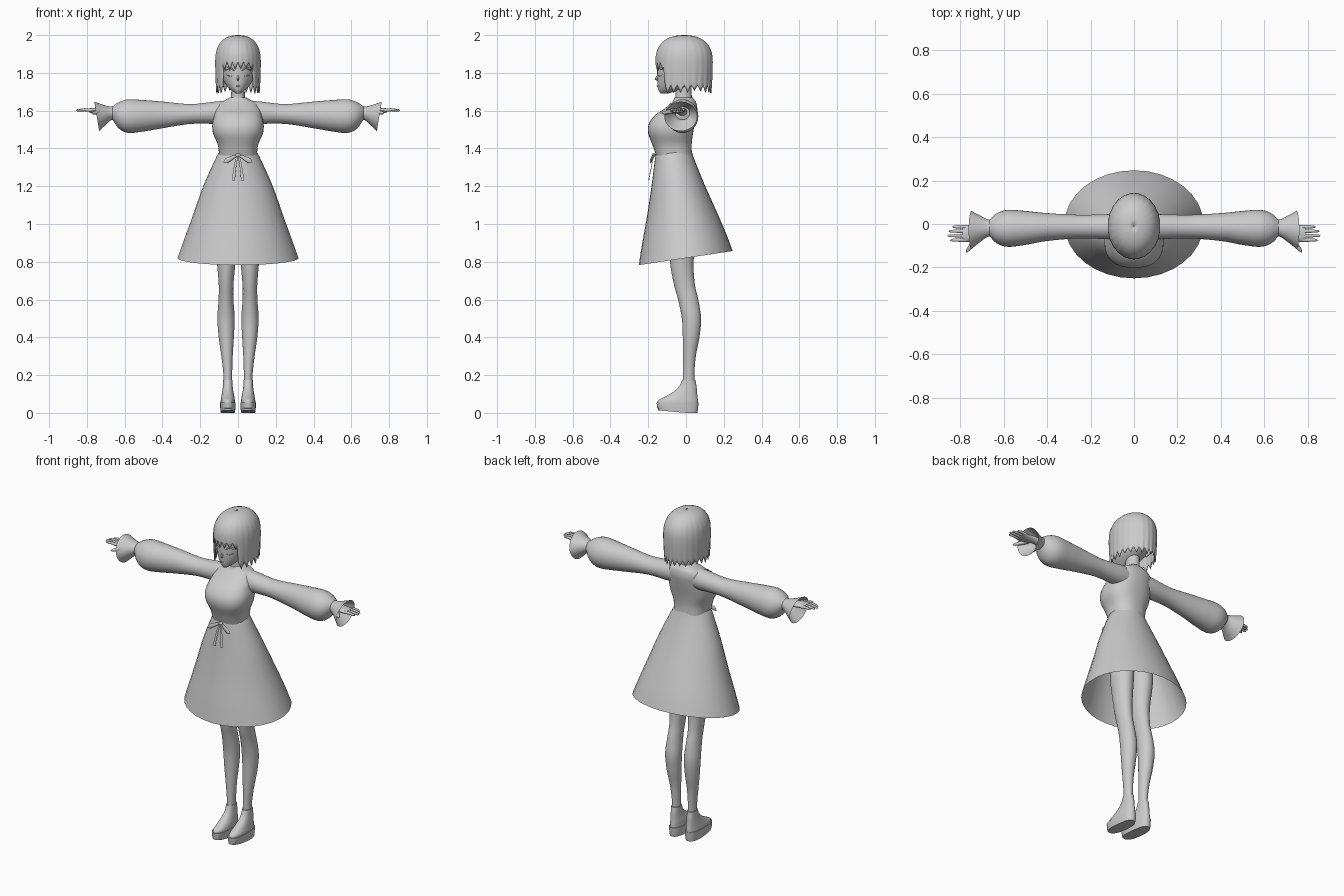
import bpy, bmesh, math, random
from mathutils import Vector

random.seed(4)
if "Cube" in bpy.data.objects:
    bpy.data.objects.remove(bpy.data.objects["Cube"])

grey = bpy.data.materials.new("plain_grey")
grey.use_nodes = True
grey.diffuse_color = (0.6, 0.6, 0.6, 1)
grey.node_tree.nodes["Principled BSDF"].inputs["Base Color"].default_value = (0.6, 0.6, 0.6, 1)


def skin(name, rings, caps=True, mirror=False, angle=50):
    """Bridge closed rings of points into one surface."""
    bm = bmesh.new()
    rows = [[bm.verts.new(p) for p in ring] for ring in rings]
    for low, high in zip(rows, rows[1:]):
        n = len(low)
        for i in range(n):
            j = (i + 1) % n
            bm.faces.new((low[i], low[j], high[j], high[i]))
    if caps:
        bm.faces.new(rows[0])
        bm.faces.new(rows[-1])
    bmesh.ops.recalc_face_normals(bm, faces=bm.faces)
    mesh = bpy.data.meshes.new(name)
    bm.to_mesh(mesh)
    bm.free()
    mesh.materials.append(grey)
    obj = bpy.data.objects.new(name, mesh)
    bpy.context.collection.objects.link(obj)
    if mirror:
        obj.modifiers.new("mirror", 'MIRROR').use_mirror_merge = False
    bpy.ops.object.select_all(action='DESELECT')
    obj.select_set(True)
    bpy.context.view_layer.objects.active = obj
    bpy.ops.object.shade_smooth_by_angle(angle=math.radians(angle))
    return obj


def smooth_rows(rows, steps=4):
    """Catmull-Rom interpolation between section rows."""
    out = []
    for i in range(len(rows) - 1):
        a, b, c, d = (rows[max(i - 1, 0)], rows[i], rows[i + 1], rows[min(i + 2, len(rows) - 1)])
        for s in range(steps):
            t = s / steps
            out.append([q + t / 2 * (r - p + t * (2*p - 5*q + 4*r - w + t * (3*q - p - 3*r + w)))
                        for p, q, r, w in zip(a, b, c, d)])
    return out + [rows[-1]]


def loft(name, axis, rows, power=2, segs=32, warp=None, steps=4, **kw):
    """Rows are (position, a_min, a_max, b_min, b_max) along the axis."""
    rings = []
    for t, a0, a1, b0, b1 in smooth_rows(rows, steps):
        ring = []
        for i in range(segs):
            ang = math.tau * i / segs
            c, s = math.cos(ang), math.sin(ang)
            a = (a0 + a1) / 2 + (a1 - a0) / 2 * math.copysign(abs(c) ** (2 / power), c)
            b = (b0 + b1) / 2 + (b1 - b0) / 2 * math.copysign(abs(s) ** (2 / power), s)
            p = Vector((a, b, t) if axis == 'z' else (t, a, b))
            ring.append(warp(p) if warp else p)
        rings.append(ring)
    return skin(name, rings, **kw)


def tube(name, points, radii, flat=1, segs=10, **kw):
    """Tapered tube along points; flat squashes its depth in y."""
    pts = [Vector(p) for p in points]
    rings = []
    for i, p in enumerate(pts):
        d = (pts[min(i + 1, len(pts) - 1)] - pts[max(i - 1, 0)]).normalized()
        u = d.cross(Vector((0, 1, 0))).normalized()
        v = u.cross(d)
        rings.append([p + radii[i] * (u * math.cos(k * math.tau / segs)
                                      + v * flat * math.sin(k * math.tau / segs)) for k in range(segs)])
    return skin(name, rings, **kw)


def sym(rows):
    """Expand (z, half width, y_min, y_max) to full section rows."""
    return [(z, -w, w, y0, y1) for z, w, y0, y1 in rows]


# Dress bodice and neck
loft("bodice", 'z', sym([
    (1.36, .1, -.158, .032), (1.42, .107, -.178, .03), (1.48, .132, -.2, .037),
    (1.53, .136, -.197, .047), (1.575, .126, -.165, .056), (1.61, .118, -.115, .06),
    (1.64, .1, -.08, .055), (1.655, .07, -.066, .046), (1.67, .043, -.06, .035)]), power=2.4)
loft("neck", 'z', sym([(1.64, .045, -.06, .035), (1.69, .036, -.055, .03), (1.79, .036, -.06, .03)]))

# Skirt with the hem dipping at the front
def dip(p):
    return p + Vector((0, 0, .15 * p.y * (1.38 - p.z) / .56))

loft("skirt", 'z', sym([
    (1.38, .1, -.158, .032), (1.34, .122, -.165, .045), (1.2, .185, -.184, .1),
    (1.05, .238, -.208, .163), (.92, .285, -.233, .214), (.82, .32, -.25, .247)]),
    caps=False, warp=dip)

# Waist bow
tube("bow_knot", [(-.012, -.168, 1.362), (0, -.17, 1.365), (.012, -.168, 1.362)], (.006, .01, .006))
tube("bow_loop", [(.005, -.168, 1.363), (.03, -.18, 1.352), (.06, -.186, 1.335), (.075, -.186, 1.325)],
     (.004, .01, .014, .004), flat=.4, mirror=True)
tube("bow_tail", [(.004, -.17, 1.36), (.013, -.18, 1.32), (.02, -.19, 1.27), (.024, -.197, 1.23)],
     (.004, .006, .007, .008), flat=.25, mirror=True)

# Sleeves and flared cuffs
loft("sleeve", 'x', [
    (.06, -.07, .045, 1.53, 1.652), (.12, -.07, .045, 1.53, 1.648), (.25, -.066, .042, 1.53, 1.635),
    (.4, -.078, .05, 1.507, 1.648), (.5, -.096, .06, 1.49, 1.656), (.58, -.105, .065, 1.482, 1.66),
    (.63, -.09, .05, 1.505, 1.645), (.665, -.056, .02, 1.553, 1.622)], mirror=True)
loft("cuff", 'x', [
    (.655, -.056, .02, 1.553, 1.622), (.675, -.06, .022, 1.548, 1.622),
    (.71, -.085, .04, 1.52, 1.632), (.748, -.115, .06, 1.492, 1.648)], caps=False, mirror=True,
    warp=lambda p: p + Vector(((p.z - 1.57) * .16 * (p.x - .655) / .09, 0, 0)))

# Hands
loft("palm", 'x', [
    (.65, -.045, .008, 1.57, 1.615), (.7, -.052, .0, 1.58, 1.616),
    (.75, -.08, -.004, 1.585, 1.616), (.79, -.082, -.006, 1.59, 1.612)], mirror=True, segs=16)
for label, y, tip in (("little", -.013, .835), ("ring", -.033, .852), ("middle", -.054, .857), ("index", -.074, .845)):
    tube(label + "_finger", [(.775, y, 1.602), (.81, y, 1.605), (tip - .006, y, 1.602), (tip, y, 1.6)],
         (.009, .008, .006, .002), mirror=True)
tube("thumb", [(.72, -.06, 1.598), (.745, -.095, 1.592), (.765, -.12, 1.588), (.772, -.13, 1.587)],
     (.014, .011, .008, .002), mirror=True)

# Legs
loft("leg", 'z', [
    (.1, .032, .076, -.02, .045), (.2, .031, .077, -.016, .044), (.3, .028, .088, -.016, .052),
    (.4, .022, .102, -.017, .071), (.5, .018, .109, -.022, .08), (.6, .024, .103, -.042, .065),
    (.68, .024, .102, -.064, .047), (.8, .014, .112, -.085, .04), (1.0, .006, .13, -.1, .055),
    (1.2, .004, .1, -.09, .04)], mirror=True)

# Platform shoes with a raised toe
def toe_spring(p):
    return p + Vector((0, 0, .09 * max(0, -p.y) if p.z < .02 else 0))

loft("shoe_sole", 'z', [
    (0, .016, .092, -.148, .06), (.025, .013, .094, -.152, .064), (.056, .012, .095, -.156, .066)],
    power=2.5, steps=2, warp=toe_spring, mirror=True, angle=35)
loft("shoe_upper", 'z', [
    (.05, .015, .093, -.152, .063), (.068, .017, .091, -.145, .063), (.085, .019, .088, -.112, .061),
    (.11, .024, .084, -.07, .058), (.14, .028, .08, -.037, .056), (.175, .029, .079, -.02, .05)],
    power=2.2, mirror=True)

# Head with simple facial features
loft("head", 'z', sym([
    (1.692, .012, -.135, -.09), (1.71, .038, -.146, -.03), (1.74, .066, -.151, .04),
    (1.78, .085, -.153, .09), (1.83, .095, -.152, .11), (1.9, .095, -.148, .11), (1.96, .06, -.1, .07)]))
tube("nose", [(0, -.147, 1.79), (0, -.155, 1.775), (0, -.162, 1.767), (0, -.15, 1.76)],
     (.002, .006, .005, .003))
tube("mouth", [(-.016, -.15, 1.732), (0, -.152, 1.729), (.016, -.15, 1.732)], (.001, .003, .001))
tube("upper_lash", [(.02, -.149, 1.812), (.035, -.144, 1.824), (.052, -.133, 1.824), (.068, -.114, 1.812)],
     (.002, .004, .005, .002), mirror=True)
tube("lower_lash", [(.025, -.149, 1.786), (.042, -.141, 1.782), (.06, -.123, 1.79)],
     (.001, .002, .001), mirror=True)
tube("ear", [(.094, -.005, 1.84), (.104, .002, 1.825), (.103, -.002, 1.8), (.094, -.01, 1.78)],
     (.006, .016, .013, .004), mirror=True)

# Bobbed hair: a ridged cap with a jagged hem and a fringe
columns, tooth = 96, 4
lengths = [random.uniform(.6, 1) for _ in range(columns // tooth)]
rings = []
dome, drop = 10, 6
for level in range(1, dome + drop + 1):
    ring = []
    for k in range(columns):
        ang = math.tau * k / columns - math.pi
        point = 1 - abs(k % tooth - tooth / 2) / (tooth / 2)
        reach = lengths[k // tooth] * point
        if abs(ang) < .72:
            hem = 1.855 - .055 * reach
        else:
            hem = 1.735 - .045 * reach
        phi = math.pi / 2 * min(level / dome, 1)
        r = math.sin(phi) ** .84
        z = 1.86 + .14 * max(math.cos(phi), 0) ** .84
        if level > dome:
            t = (level - dome) / drop
            z += (hem - z) * t
            r *= 1 - .05 * t * t
        r *= 1 + .012 * r * (point - .5)
        ring.append(Vector((.121 * r * math.sin(ang), -.01 - .152 * r * math.cos(ang), z)))
    rings.append(ring)
crown = [Vector((p.x * .05, -.01 + (p.y + .01) * .05, 2)) for p in rings[0]]
hair = skin("hair", [crown] + rings, caps=False)
shell = hair.modifiers.new("thickness", 'SOLIDIFY')
shell.thickness = .006
